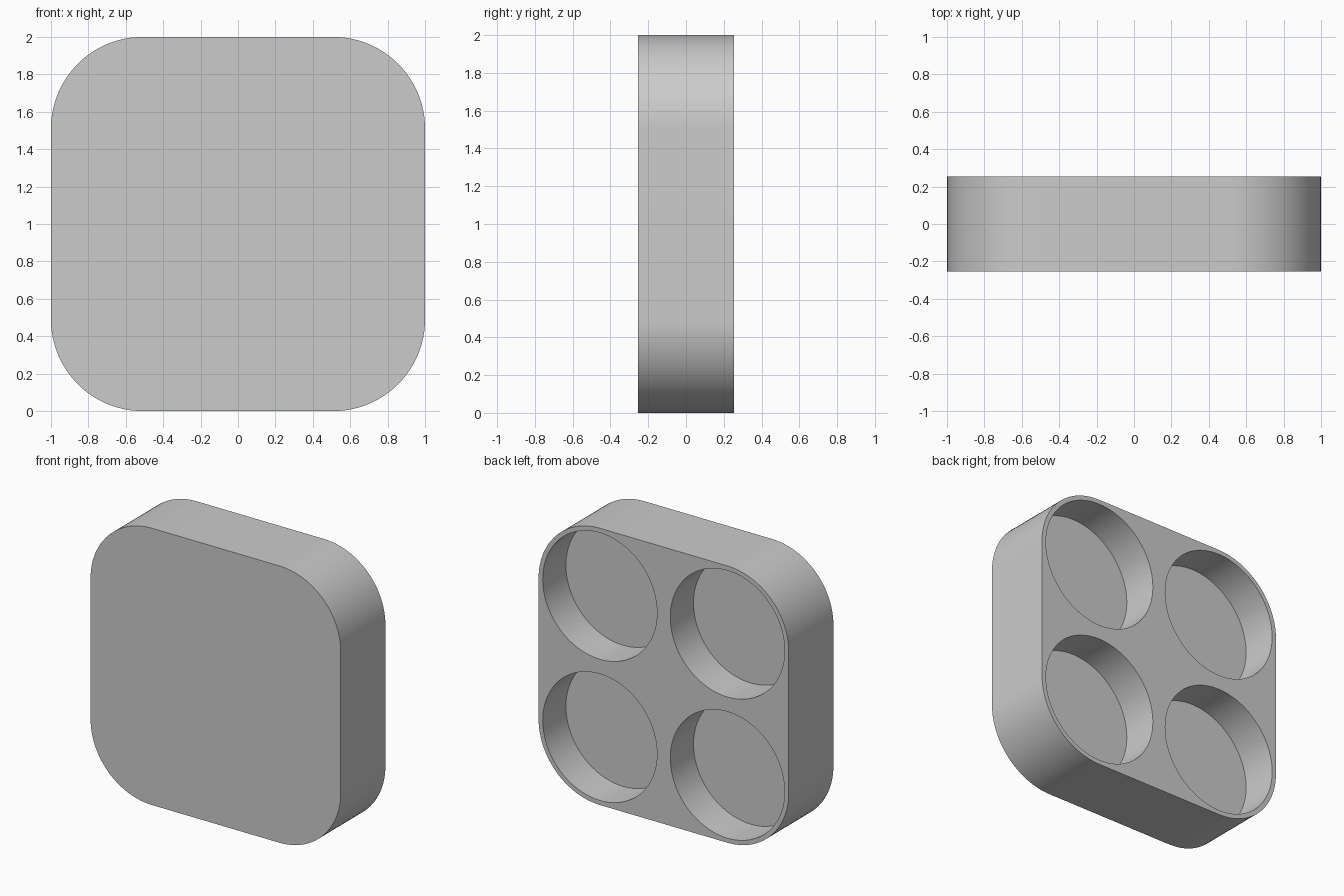
import bpy, bmesh, math
from mathutils import Matrix

DEPTH = 0.51          # block thickness along y
CORNER = 0.49         # outer corner radius
POCKET_RADIUS = 0.457
POCKET_DEPTH = 0.265
OFFSET = 1 - CORNER   # pockets share their centres with the corners

cube = bpy.data.objects.get("Cube")
if cube:
    bpy.data.objects.remove(cube, do_unlink=True)

grey = bpy.data.materials.new("light_grey")
grey.use_nodes = True
colour = (0.6, 0.6, 0.6, 1)
grey.diffuse_color = colour
grey.node_tree.nodes["Principled BSDF"].inputs["Base Color"].default_value = colour


def make_object(name, bm):
    mesh = bpy.data.meshes.new(name)
    bm.to_mesh(mesh)
    bm.free()
    mesh.materials.append(grey)
    obj = bpy.data.objects.new(name, mesh)
    bpy.context.collection.objects.link(obj)
    return obj


# Rounded square block
bm = bmesh.new()
bmesh.ops.create_cube(bm, size=1, matrix=Matrix.Translation((0, 0, 1)) @ Matrix.Diagonal((2, DEPTH, 2, 1)))
corners = [e for e in bm.edges if abs(e.verts[0].co.y - e.verts[1].co.y) > DEPTH / 2]
bmesh.ops.bevel(bm, geom=corners, offset=CORNER, offset_type='OFFSET',
                segments=24, profile=0.5, affect='EDGES')
block = make_object("pocketed_block", bm)

# Four round pockets cut into the back
bm = bmesh.new()
length = POCKET_DEPTH * 2
for x in (-OFFSET, OFFSET):
    for z in (1 - OFFSET, 1 + OFFSET):
        place = Matrix.Translation((x, DEPTH / 2, z)) @ Matrix.Rotation(math.pi / 2, 4, 'X')
        bmesh.ops.create_cone(bm, cap_ends=True, segments=96, radius1=POCKET_RADIUS,
                              radius2=POCKET_RADIUS, depth=length, matrix=place)
cutter = make_object("pocket_cutter", bm)
cutter.hide_render = True

cut = block.modifiers.new("pockets", 'BOOLEAN')
cut.operation = 'DIFFERENCE'
cut.solver = 'EXACT'
cut.object = cutter

bpy.ops.object.select_all(action='DESELECT')
block.select_set(True)
bpy.context.view_layer.objects.active = block
bpy.ops.object.modifier_apply(modifier=cut.name)
bpy.data.objects.remove(cutter, do_unlink=True)

# Smooth curved walls, crisp rims
bpy.ops.object.shade_smooth_by_angle(angle=math.radians(30))
